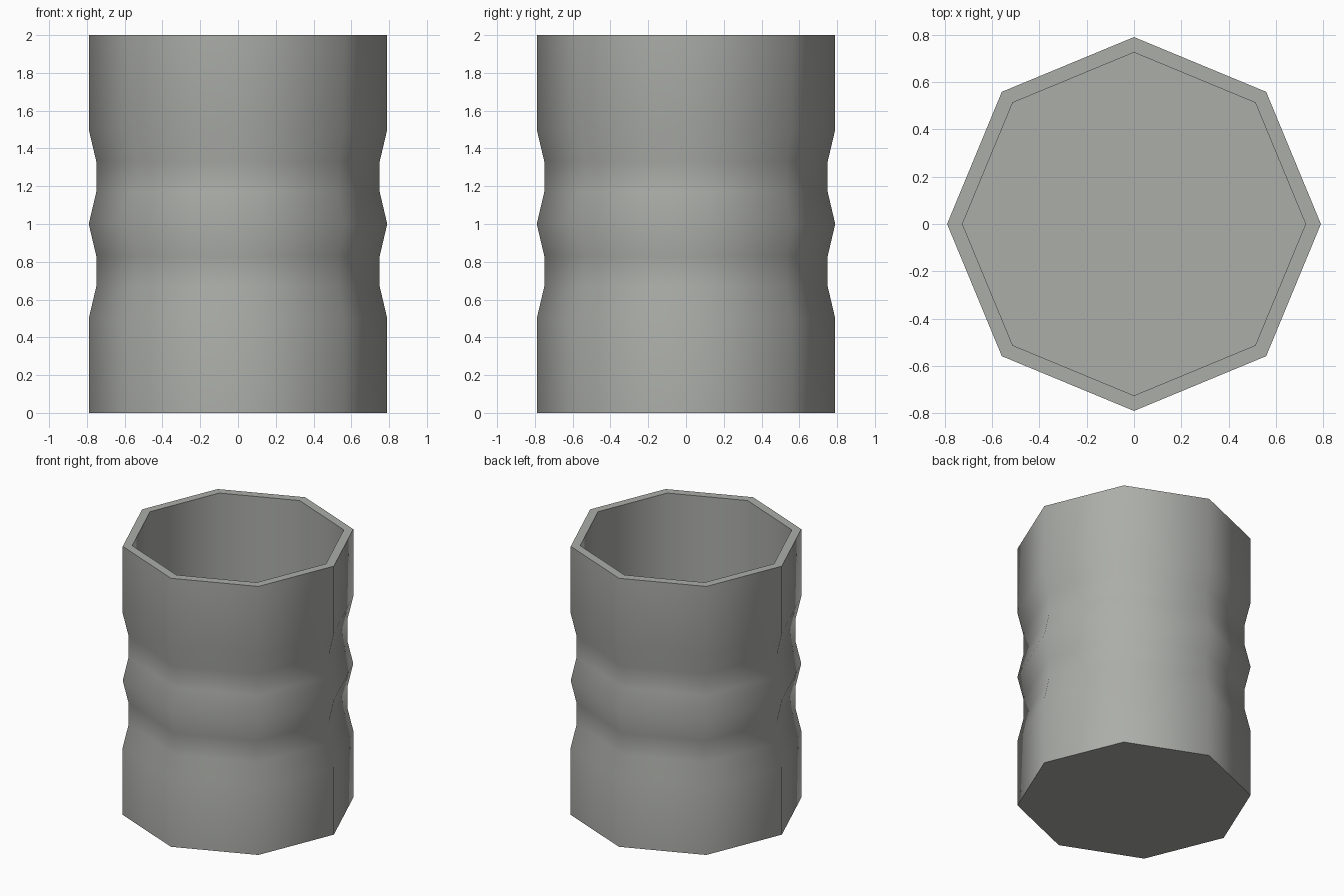
import bpy, bmesh, math

if "Cube" in bpy.data.objects:
    bpy.data.objects.remove(bpy.data.objects["Cube"])

SIDES = 8
R, WAIST, INNER, H, FLOOR = 0.79, 0.75, 0.725, 2.0, 0.065

# Outer wall from bottom to top, then down the inside to the floor
profile = [(R, 0), (R, 0.5), (WAIST, 0.67), (WAIST, 0.83), (R, 1.0),
           (WAIST, 1.17), (WAIST, 1.33), (R, 1.5), (R, H),
           (INNER, H), (INNER, FLOOR)]

bm = bmesh.new()
rings = []
for r, z in profile:
    rings.append([bm.verts.new((r * math.cos(math.tau * i / SIDES),
                                r * math.sin(math.tau * i / SIDES), z))
                  for i in range(SIDES)])
for a, b in zip(rings, rings[1:]):
    for i in range(SIDES):
        j = (i + 1) % SIDES
        bm.faces.new((a[i], a[j], b[j], b[i]))

# Base and inside floor
bm.faces.new(rings[0][::-1])
bm.faces.new(rings[-1])
bmesh.ops.recalc_face_normals(bm, faces=bm.faces)

mesh = bpy.data.meshes.new("cup")
bm.to_mesh(mesh)
bm.free()
cup = bpy.data.objects.new("cup", mesh)
bpy.context.collection.objects.link(cup)

# Plain grey colour
mat = bpy.data.materials.new("warm grey")
mat.diffuse_color = (0.41, 0.42, 0.395, 1)
mat.use_nodes = True
mat.node_tree.nodes["Principled BSDF"].inputs["Base Color"].default_value = mat.diffuse_color
mesh.materials.append(mat)

# Smooth around the wall, sharp at the rim and base
bpy.context.view_layer.objects.active = cup
cup.select_set(True)
bpy.ops.object.shade_smooth_by_angle(angle=math.radians(60))
